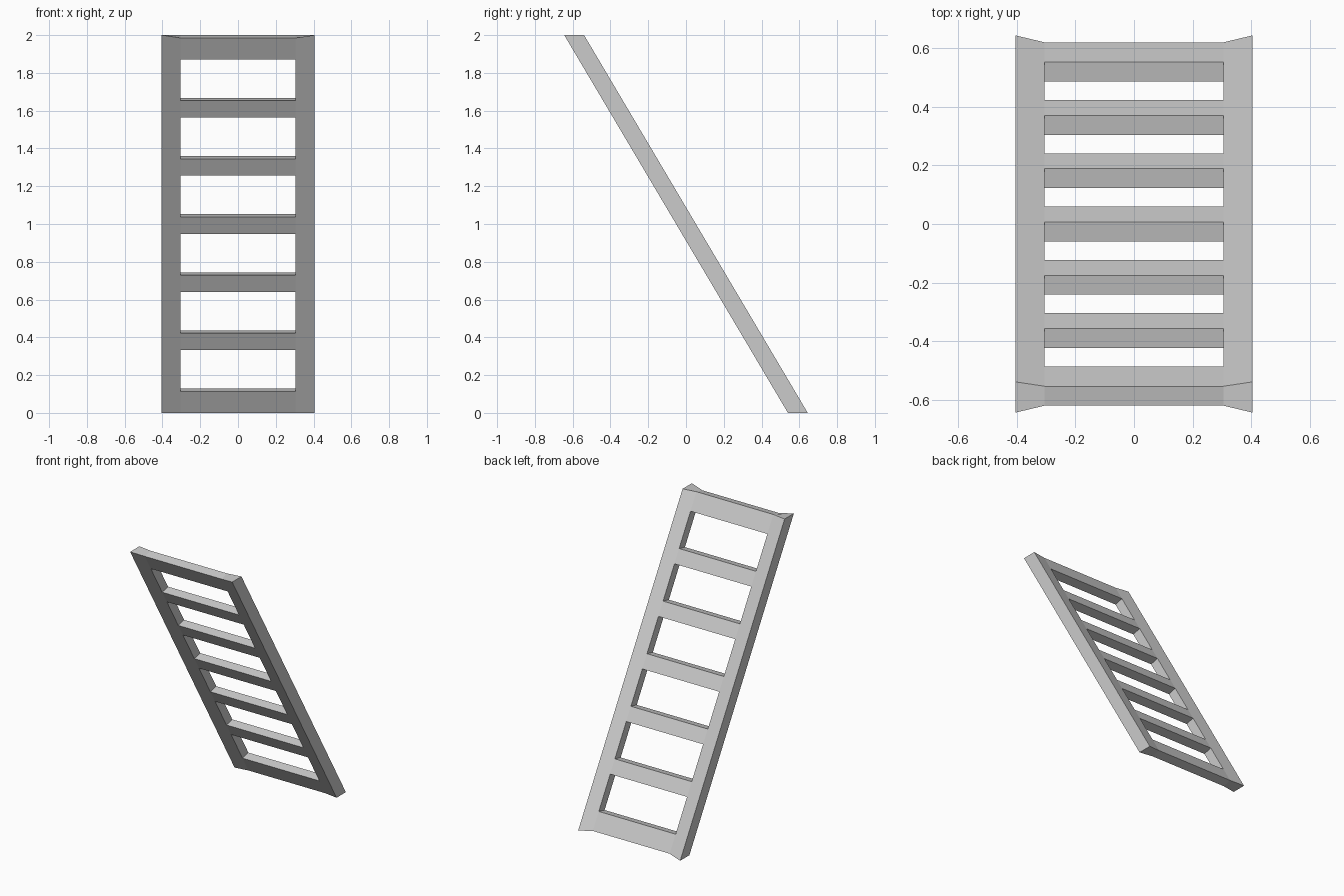
import bpy
import bmesh

cube = bpy.data.objects.get("Cube")
if cube:
    bpy.data.objects.remove(cube, do_unlink=True)

# Plain grey finish
grey = bpy.data.materials.new("light_grey")
grey.use_nodes = True
grey.diffuse_color = (0.6, 0.6, 0.6, 1)
grey.node_tree.nodes["Principled BSDF"].inputs["Base Color"].default_value = (0.6, 0.6, 0.6, 1)

HEIGHT = 2.0
LEAN = 0.592          # run per unit of rise
OUTER_X, INNER_X = 0.405, 0.305
OUTER_HALF, INNER_HALF = 0.0525, 0.0375
TILT = 0.0075         # rungs rise slightly toward the back
OPENINGS, PITCH = 6, 0.3077
FIRST_LOW, FIRST_HIGH = 0.1215, 0.34

# Heights of the ends and of the lower and upper edge of every opening
rows = [0.0]
for i in range(OPENINGS):
    rows += [FIRST_LOW + i * PITCH, FIRST_HIGH + i * PITCH]
rows.append(HEIGHT)
columns = [-OUTER_X, -INNER_X, INNER_X, OUTER_X]


def sheet_point(x, z, side):
    """Point on the front (side -1) or back (side 1) of the leaning frame."""
    half = OUTER_HALF
    if abs(x) < OUTER_X:
        half = INNER_HALF
        z = min(max(z, TILT), HEIGHT - TILT) + side * TILT
    return x, LEAN * (HEIGHT / 2 - z) + side * half, z


bm = bmesh.new()
front, back = [
    [[bm.verts.new(sheet_point(x, z, side)) for x in columns] for z in rows]
    for side in (-1, 1)
]

# Front and back sheets, leaving the openings between the rungs
twin = {}
for row_f, row_b in zip(front, back):
    twin.update(zip(row_f, row_b))
front_faces = []
for r in range(len(rows) - 1):
    for c in range(len(columns) - 1):
        if c == 1 and r % 2 == 1:
            continue
        quad = [front[r][c], front[r][c + 1], front[r + 1][c + 1], front[r + 1][c]]
        front_faces.append(bm.faces.new(quad))
        bm.faces.new([twin[v] for v in reversed(quad)])

# Walls around the outline and inside each opening
for face in front_faces:
    for loop in list(face.loops):
        if len(loop.edge.link_faces) == 1:
            a, b = loop.vert, loop.link_loop_next.vert
            bm.faces.new([b, a, twin[a], twin[b]])

bmesh.ops.recalc_face_normals(bm, faces=bm.faces)
mesh = bpy.data.meshes.new("ladder_frame")
bm.to_mesh(mesh)
bm.free()
mesh.materials.append(grey)
ladder = bpy.data.objects.new("ladder_frame", mesh)
bpy.context.collection.objects.link(ladder)
